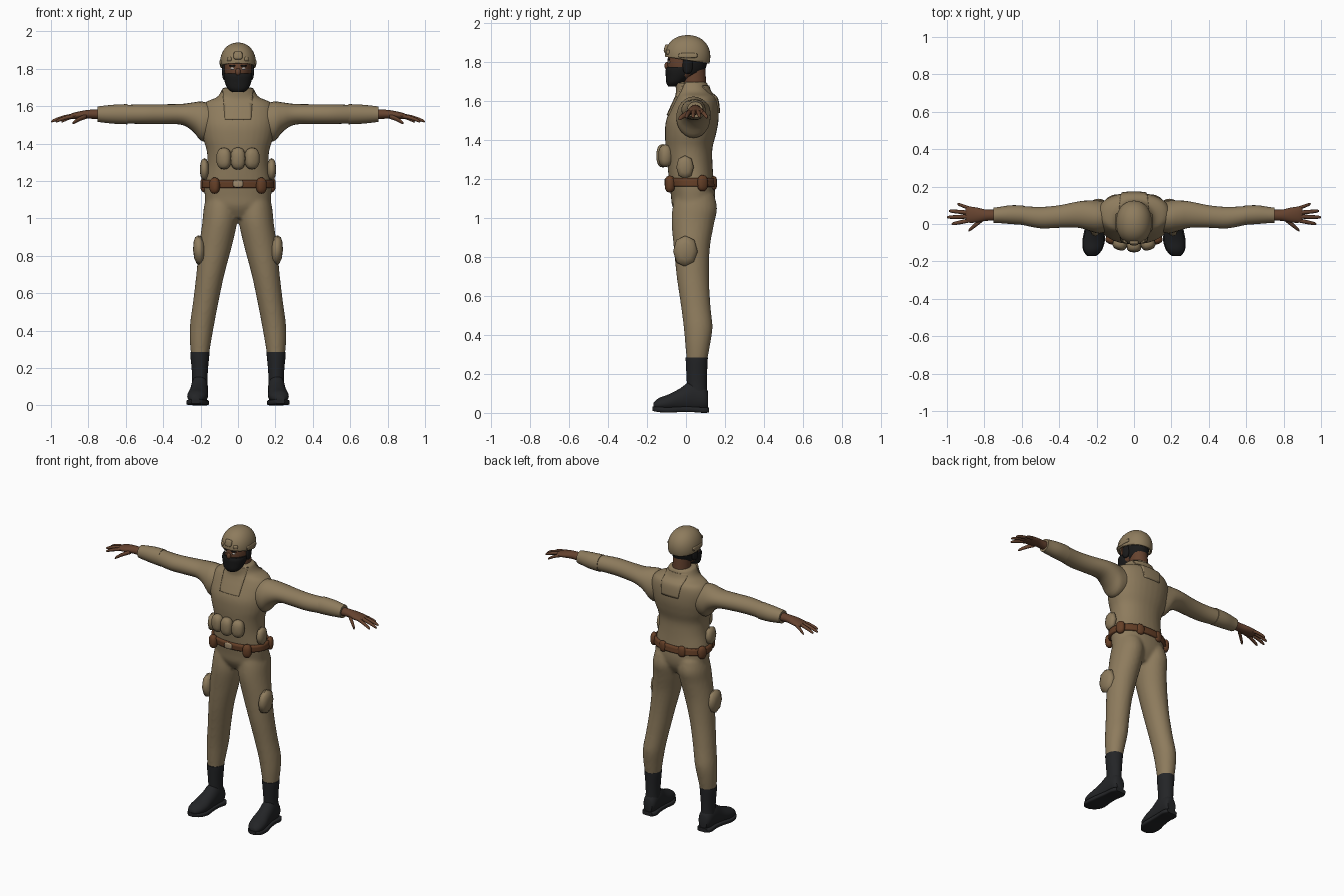
import bpy, bmesh, math
from mathutils import Vector

if "Cube" in bpy.data.objects:
    bpy.data.objects.remove(bpy.data.objects["Cube"])


def material(name, r, g, b):
    m = bpy.data.materials.new(name)
    m.use_nodes = True
    m.diffuse_color = (r, g, b, 1)
    bsdf = m.node_tree.nodes["Principled BSDF"]
    bsdf.inputs["Base Color"].default_value = (r, g, b, 1)
    bsdf.inputs["Roughness"].default_value = 0.8
    return m


TAN = material("tan cloth", 0.27, 0.2, 0.11)
LIGHT = material("light tan", 0.34, 0.25, 0.15)
LEATHER = material("brown leather", 0.13, 0.05, 0.02)
SKIN = material("skin", 0.13, 0.055, 0.028)
BLACK = material("black boot", 0.017, 0.018, 0.02)
HAIR = material("dark hair", 0.01, 0.01, 0.01)
WHITE = material("eye white", 0.5, 0.48, 0.45)


def finish(name, bm, mats, mirror=False, angle=50):
    """Turn a bmesh into a smooth-shaded object, optionally mirrored."""
    bmesh.ops.recalc_face_normals(bm, faces=bm.faces)
    me = bpy.data.meshes.new(name)
    bm.to_mesh(me)
    bm.free()
    for m in mats:
        me.materials.append(m)
    ob = bpy.data.objects.new(name, me)
    bpy.context.collection.objects.link(ob)
    bpy.ops.object.select_all(action="DESELECT")
    ob.select_set(True)
    bpy.context.view_layer.objects.active = ob
    bpy.ops.object.shade_smooth_by_angle(angle=math.radians(angle))
    if mirror:
        ob.modifiers.new("mirror", "MIRROR").use_mirror_merge = False
    return ob


def spline(rings, steps):
    """Catmull-Rom interpolation of ring parameters."""
    out = []
    last = len(rings) - 1
    for i in range(last):
        quad = [rings[max(0, min(last, i + k))] for k in (-1, 0, 1, 2)]
        for s in range(steps):
            t = s / steps
            out.append([b + 0.5 * t * (c - a + t * (2 * a - 5 * b + 4 * c - d + t * (3 * (b - c) + d - a)))
                        for a, b, c, d in zip(*quad)])
    return out + [list(rings[-1])]


def loft(bm, rings, axis, n=24, power=2.0, steps=4, side=1, grow=0.0):
    """Skin superellipse rings (position, centre, centre, radius, radius)."""
    u, v = [i for i in range(3) if i != axis]
    loops = []
    for a, cu, cv, ru, rv in spline(rings, steps):
        loop = []
        for k in range(n):
            ang = 2 * math.pi * k / n
            c, s = math.cos(ang), math.sin(ang)
            co = [0, 0, 0]
            co[axis] = a
            co[u] = cu + (ru + grow) * math.copysign(abs(c) ** (2 / power), c)
            co[v] = cv + (rv + grow) * math.copysign(abs(s) ** (2 / power), s)
            co[0] *= side
            loop.append(bm.verts.new(co))
        loops.append(loop)
    for p, q in zip(loops, loops[1:]):
        for k in range(n):
            j = (k + 1) % n
            bm.faces.new((p[k], p[j], q[j], q[k]))
    bm.faces.new(loops[0][::-1])
    bm.faces.new(loops[-1])


def lofted(name, rings, axis, mat, mirror=False, **kw):
    bm = bmesh.new()
    loft(bm, rings, axis, **kw)
    return finish(name, bm, [mat], mirror)


def pad(name, centre, size, mat, facing=(0, 0, 1), seg=16, boxy=0.8, mirror=True):
    """Rounded pad: size is width, height and depth along the facing direction."""
    bm = bmesh.new()
    bmesh.ops.create_uvsphere(bm, u_segments=seg, v_segments=max(6, seg // 2), radius=1)
    rot = Vector(facing).to_track_quat("Z", "Y")
    for vert in bm.verts:
        p = Vector([math.copysign(abs(c) ** boxy, c) * s for c, s in zip(vert.co, size)])
        vert.co = rot @ p + Vector(centre)
    return finish(name, bm, [mat], mirror)


def clip(bm, point, normal):
    bmesh.ops.bisect_plane(bm, geom=bm.verts[:] + bm.edges[:] + bm.faces[:],
                           plane_co=point, plane_no=normal, clear_outer=True)


# Jumpsuit: torso and trousers merged into one skin
TORSO = [(1.0, 0, .035, .1, .07), (1.06, 0, .035, .165, .105), (1.12, 0, .036, .178, .114),
         (1.19, 0, .028, .178, .115), (1.28, 0, .02, .164, .116), (1.36, 0, .016, .167, .12),
         (1.43, 0, .023, .188, .131), (1.5, 0, .032, .2, .135), (1.57, 0, .046, .2, .121),
         (1.62, 0, .052, .175, .104), (1.65, 0, .04, .11, .085), (1.7, 0, .03, .081, .078)]
LEG = [(1.12, .085, .045, .085, .1), (1.05, .092, .045, .092, .115), (.97, .099, .035, .093, .109),
       (.85, .121, .03, .088, .093), (.7, .148, .035, .075, .083), (.55, .173, .05, .068, .076),
       (.44, .191, .062, .065, .074), (.35, .2, .06, .058, .064), (.25, .204, .055, .045, .05)]
bm = bmesh.new()
loft(bm, TORSO, 2, n=32, power=2.2)
for side in (1, -1):
    loft(bm, LEG, 2, side=side)
suit = finish("jumpsuit", bm, [TAN])
remesh = suit.modifiers.new("merge", "REMESH")
remesh.mode = "VOXEL"
remesh.voxel_size = 0.009
remesh.use_smooth_shade = True
relax = suit.modifiers.new("relax", "SMOOTH")
relax.factor = 0.5
relax.iterations = 6


def torso_band(name, mat, grow, thick, planes):
    """Strip of cloth that follows the torso, trimmed by planes."""
    bm = bmesh.new()
    loft(bm, TORSO, 2, n=48, power=2.2, grow=grow)
    for point, normal in planes:
        clip(bm, point, normal)
    ob = finish(name, bm, [mat])
    ob.modifiers.new("thickness", "SOLIDIFY").thickness = thick


# Collar flaps and belt
DOWN, UP = (0, 0, -1), (0, 0, 1)
torso_band("front_collar_flap", TAN, .007, .016,
           [((0, 0, 1.53), DOWN), ((0, 0, 1.695), UP), ((0, 0, 0), (0, 1, 0)),
            ((.07, 0, 1.53), (1, 0, -.08)), ((-.07, 0, 1.53), (-1, 0, -.08))])
torso_band("back_collar_flap", TAN, .006, .014,
           [((0, 0, 1.54), DOWN), ((0, 0, 1.68), UP), ((0, .04, 0), (0, -1, 0)),
            ((.06, 0, 1.54), (1, 0, -.15)), ((-.06, 0, 1.54), (-1, 0, -.15))])
torso_band("belt", LEATHER, .014, .022, [((0, 0, 1.163), DOWN), ((0, 0, 1.205), UP)])
pad("belt_buckle", (0, -.103, 1.185), (.028, .02, .008), LIGHT, (0, -1, 0), boxy=.6, mirror=False)

# Pouches and thigh pads
pad("belt_pouch_front", (.125, -.083, 1.175), (.028, .044, .024), LEATHER, (.5, -1, 0))
pad("belt_pouch_side", (.178, .085, 1.18), (.028, .042, .02), LEATHER, (1, .5, 0))
pad("belt_pouch_back", (.07, .143, 1.18), (.026, .036, .016), LEATHER, (.2, 1, 0))
pad("belly_pouch_middle", (0, -.118, 1.32), (.04, .06, .034), TAN, (0, -1, 0), mirror=False)
pad("belly_pouch_outer", (.075, -.106, 1.32), (.04, .058, .034), TAN, (.35, -1, 0))
pad("hip_pouch", (.18, -.005, 1.262), (.045, .06, .024), TAN, (1, 0, 0), seg=8, boxy=.9)
pad("thigh_pad", (.208, -.003, .83), (.063, .08, .032), TAN, (1, 0, -.05), seg=8, boxy=.9)

# Sleeves
lofted("sleeve", [(.12, .04, 1.52, .08, .085), (.19, .038, 1.518, .088, .106), (.24, .045, 1.542, .081, .078),
                  (.3, .05, 1.556, .07, .056), (.4, .04, 1.557, .06, .053), (.5, .034, 1.557, .057, .052),
                  (.6, .046, 1.557, .05, .05)], 0, TAN, True)
lofted("forearm_sleeve", [(.59, .047, 1.557, .052, .054), (.66, .05, 1.557, .05, .051),
                          (.72, .048, 1.557, .043, .045), (.75, .047, 1.557, .041, .041)], 0, TAN, True)

# Hands
lofted("palm", [(.73, .047, 1.556, .03, .027), (.79, .047, 1.557, .03, .024), (.84, .048, 1.553, .04, .021),
                (.885, .05, 1.547, .043, .016), (.9, .05, 1.545, .034, .01)], 0, SKIN, True, n=16)
FINGERS = {"thumb": ((.81, .025, 1.545), (.885, -.035, 1.508), .013),
           "index_finger": ((.875, .02, 1.547), (.975, .0, 1.517), .011),
           "middle_finger": ((.88, .04, 1.55), (1.0, .036, 1.517), .011),
           "ring_finger": ((.88, .06, 1.549), (.99, .07, 1.52), .011),
           "little_finger": ((.87, .08, 1.546), (.945, .108, 1.515), .01)}
for name, (base, tip, r) in FINGERS.items():
    rings = []
    for t, scale in ((0, 1), (.4, 1), (.8, .85), (.95, .6), (1, .2)):
        p = Vector(base).lerp(Vector(tip), t)
        p.z += .02 * t * (1 - t)
        rings.append((*p, r * scale, r * scale))
    lofted(name, rings, 0, SKIN, True, n=10, steps=2)

# Boots
lofted("boot_shaft", [(.08, .205, .058, .043, .05), (.14, .204, .056, .041, .051), (.2, .204, .055, .044, .053),
                      (.26, .204, .055, .05, .056), (.285, .204, .055, .051, .057)], 2, BLACK, True)
lofted("boot_foot", [(.113, .203, .065, .03, .045), (.09, .204, .075, .043, .065), (.03, .206, .085, .046, .08),
                     (-.03, .21, .066, .049, .06), (-.09, .216, .052, .055, .043), (-.14, .222, .044, .046, .032),
                     (-.168, .226, .036, .022, .016)], 1, BLACK, True)
lofted("boot_sole", [(.118, .203, .015, .036, .013), (.09, .204, .014, .05, .014), (.03, .207, .018, .048, .014),
                     (-.03, .212, .018, .053, .014), (-.09, .216, .015, .06, .014), (-.14, .222, .018, .05, .014),
                     (-.172, .226, .022, .024, .012)], 1, BLACK, True, power=5)

# Neck and head: hair colour on the back of the skull
lofted("neck", [(1.62, 0, .045, .06, .062), (1.7, 0, .043, .055, .06), (1.78, 0, .04, .055, .058)], 2, SKIN)
bm = bmesh.new()
loft(bm, [(1.69, 0, -.058, .035, .028), (1.72, 0, -.035, .06, .058), (1.75, 0, -.002, .068, .09),
          (1.8, 0, .006, .074, .102), (1.86, 0, .01, .07, .09), (1.9, 0, .01, .04, .05)], 2, n=28)
for f in bm.faces:
    c = f.calc_center_median()
    f.material_index = 1 if c.y > .015 and c.z > 1.735 else 0
finish("head", bm, [SKIN, HAIR])
lofted("beard", [(1.675, 0, -.066, .03, .024), (1.695, 0, -.056, .056, .045), (1.73, 0, -.04, .071, .064),
                 (1.76, 0, -.035, .076, .07), (1.775, 0, -.03, .074, .068)], 2, HAIR, n=28, power=2.2)
pad("sideburn", (.07, .008, 1.785), (.013, .026, .045), HAIR)
pad("ear_strap", (.073, .005, 1.785), (.022, .045, .012), HAIR, (1, 0, 0))
pad("nose", (0, -.097, 1.783), (.014, .014, .02), SKIN, boxy=1, mirror=False)
pad("eye", (.03, -.087, 1.802), (.012, .006, .004), WHITE, (.3, -1, 0), seg=12, boxy=1)
pad("eyebrow", (.031, -.088, 1.816), (.018, .005, .005), HAIR, (.3, -1, 0), seg=12, boxy=1)

# Helmet shell, trimmed lower at the back, with mounts
bm = bmesh.new()
bmesh.ops.create_uvsphere(bm, u_segments=40, v_segments=24, radius=1)
for vert in bm.verts:
    p = [math.copysign(abs(c) ** .94, c) * s for c, s in zip(vert.co, (.096, .117, .11))]
    vert.co = Vector(p) + Vector((0, .008, 1.83))
clip(bm, (0, 0, 1.812), (0, -.16, -1))
shell = finish("helmet", bm, [TAN])
shell.modifiers.new("thickness", "SOLIDIFY").thickness = .012
pad("helmet_front_mount", (0, -.098, 1.87), (.024, .022, .014), TAN, (0, -1, .25), boxy=.5, mirror=False)
pad("helmet_brow_clip", (.045, -.09, 1.852), (.014, .012, .012), TAN, (.5, -1, 0), boxy=.6)
pad("helmet_side_rail", (.09, .01, 1.835), (.05, .013, .009), TAN, (1, 0, .1), boxy=.5)
